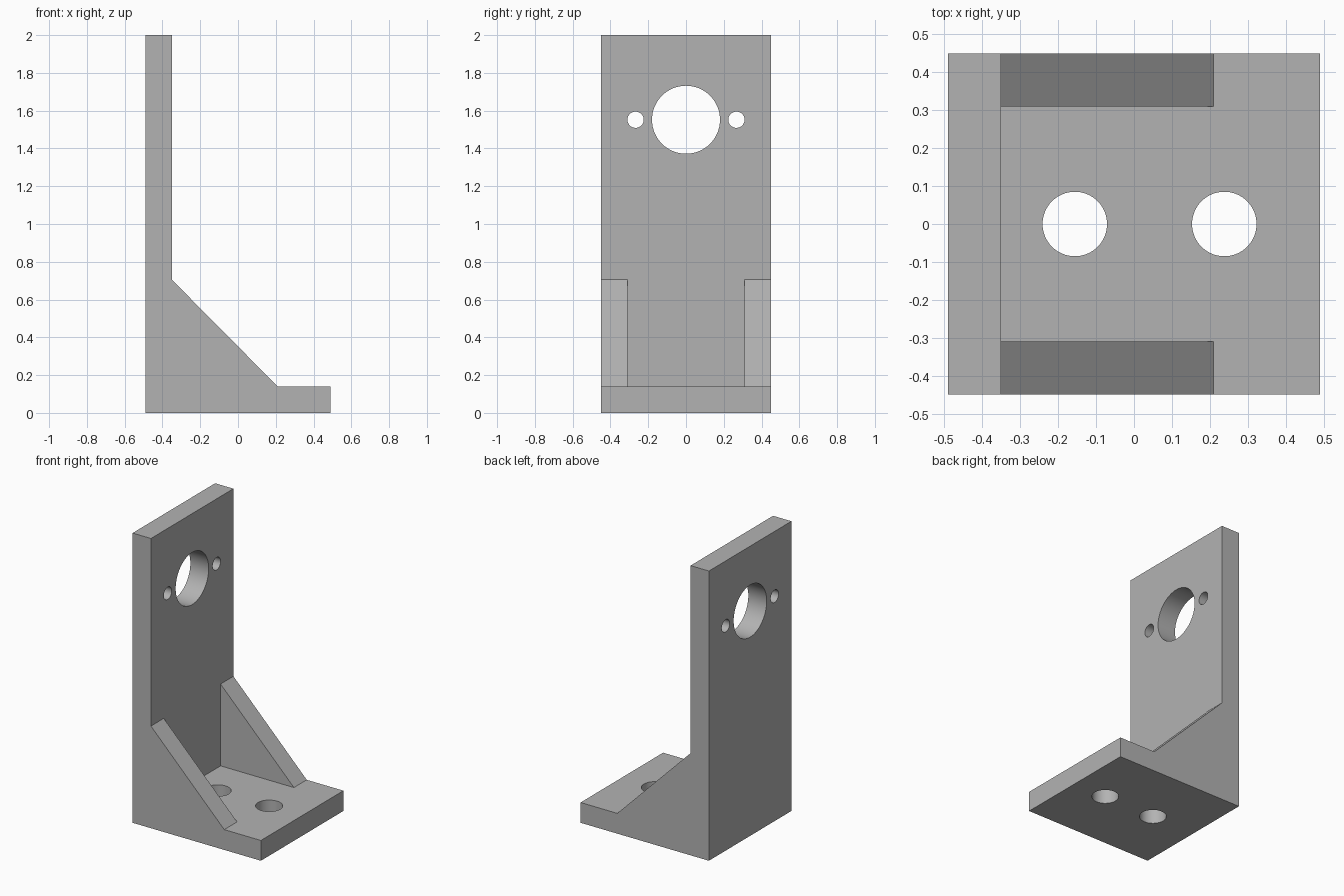
import bpy, bmesh
from math import radians
from mathutils import Matrix, Vector

cube = bpy.data.objects.get("Cube")
if cube:
    bpy.data.objects.remove(cube, do_unlink=True)

# Main dimensions
BACK, FRONT, HALF_W, HEIGHT = -0.49, 0.49, 0.45, 2.0
THICK = 0.14
WALL_FACE = BACK + THICK
GUSSET_TOP, GUSSET_END, POCKET_HALF = 0.705, 0.21, 0.31

grey = bpy.data.materials.new("plain grey")
grey.use_nodes = True
colour = (0.45, 0.45, 0.45, 1)
grey.diffuse_color = colour
grey.node_tree.nodes["Principled BSDF"].inputs["Base Color"].default_value = colour


def add_object(name, bm):
    bmesh.ops.recalc_face_normals(bm, faces=bm.faces[:])
    mesh = bpy.data.meshes.new(name)
    bm.to_mesh(mesh)
    bm.free()
    mesh.materials.append(grey)
    obj = bpy.data.objects.new(name, mesh)
    bpy.context.collection.objects.link(obj)
    return obj


def prism(name, profile, half):
    """Extrude an x-z profile along y, from -half to half."""
    bm = bmesh.new()
    face = bm.faces.new([bm.verts.new((x, -half, z)) for x, z in profile])
    new = bmesh.ops.extrude_face_region(bm, geom=[face])["geom"]
    verts = [g for g in new if isinstance(g, bmesh.types.BMVert)]
    bmesh.ops.translate(bm, verts=verts, vec=(0, 2 * half, 0))
    return add_object(name, bm)


def hole(name, centre, radius, axis):
    """Cylindrical cutter running along the given axis."""
    bm = bmesh.new()
    turn = Vector((0, 0, 1)).rotation_difference(Vector(axis)).to_matrix().to_4x4()
    bmesh.ops.create_cone(bm, cap_ends=True, segments=64, radius1=radius,
                          radius2=radius, depth=THICK * 2,
                          matrix=Matrix.Translation(centre) @ turn)
    return add_object(name, bm)


# Side outline: upright plate, sloping gussets and base plate
bracket = prism("angle_bracket", [
    (BACK, 0), (FRONT, 0), (FRONT, THICK), (GUSSET_END, THICK),
    (WALL_FACE, GUSSET_TOP), (WALL_FACE, HEIGHT), (BACK, HEIGHT)], HALF_W)

# Space between the two gussets
cutters = [prism("pocket_cutter", [
    (WALL_FACE, THICK), (0.6, THICK), (0.6, 0.9), (WALL_FACE, 0.9)], POCKET_HALF)]

# Shaft hole with a screw hole on each side
wall_x = BACK + THICK / 2
for name, y, radius in (("shaft_hole_cutter", 0, 0.18),
                        ("left_screw_cutter", -0.267, 0.043),
                        ("right_screw_cutter", 0.267, 0.043)):
    cutters.append(hole(name, (wall_x, y, 1.552), radius, (1, 0, 0)))

# Two mounting holes in the base
for name, x in (("inner_mount_cutter", -0.156), ("outer_mount_cutter", 0.238)):
    cutters.append(hole(name, (x, 0, THICK / 2), 0.085, (0, 0, 1)))

# Cut, then remove the cutters
bpy.context.view_layer.objects.active = bracket
for cutter in cutters:
    mod = bracket.modifiers.new(cutter.name, "BOOLEAN")
    mod.operation = "DIFFERENCE"
    mod.solver = "EXACT"
    mod.object = cutter
    bpy.ops.object.modifier_apply(modifier=mod.name)
    bpy.data.objects.remove(cutter, do_unlink=True)

# Smooth hole walls, crisp plate edges
bpy.ops.object.select_all(action="DESELECT")
bracket.select_set(True)
bpy.ops.object.shade_smooth_by_angle(angle=radians(30))
